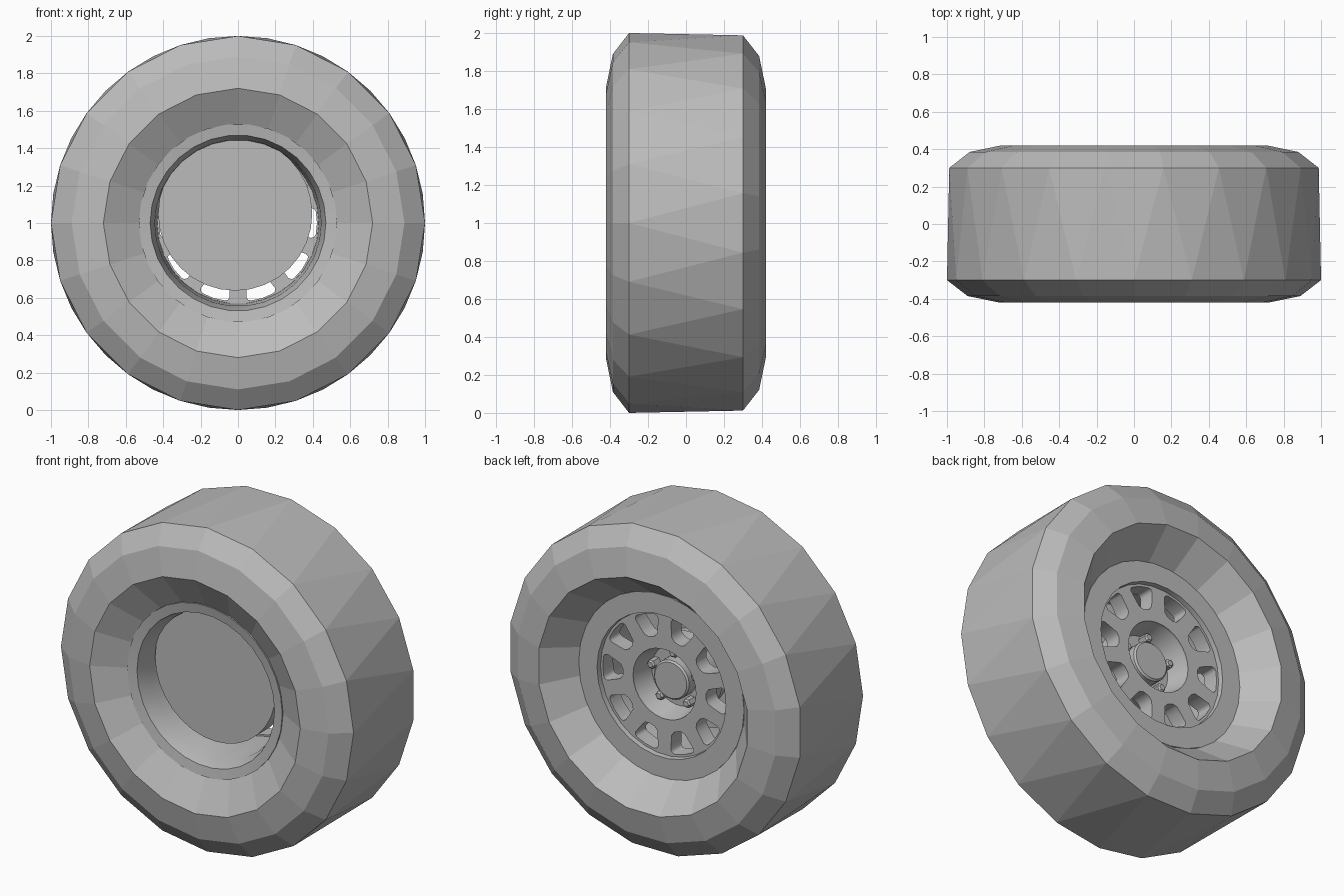
import bpy, bmesh, math
from mathutils import Vector

cube = bpy.data.objects.get("Cube")
if cube:
    bpy.data.objects.remove(cube, do_unlink=True)

grey = bpy.data.materials.new("plain grey")
grey.use_nodes = True
colour = (0.5, 0.5, 0.5, 1)
grey.diffuse_color = colour
grey.node_tree.nodes["Principled BSDF"].inputs["Base Color"].default_value = colour

AXLE = Vector((0, 0, 1))


def finish(name, bm, location, smooth):
    bmesh.ops.recalc_face_normals(bm, faces=bm.faces)
    mesh = bpy.data.meshes.new(name)
    bm.to_mesh(mesh)
    bm.free()
    mesh.materials.append(grey)
    obj = bpy.data.objects.new(name, mesh)
    bpy.context.collection.objects.link(obj)
    obj.location = location
    if smooth:
        bpy.ops.object.select_all(action='DESELECT')
        obj.select_set(True)
        bpy.context.view_layer.objects.active = obj
        bpy.ops.object.shade_smooth_by_angle(angle=math.radians(30))
    return obj


def ring(bm, radius, y, sides, turn=0.0):
    """Circle of vertices around the axle."""
    if radius == 0:
        return [bm.verts.new((0, y, 0))] * sides
    step = math.tau / sides
    return [bm.verts.new((radius * math.cos((i + turn) * step), y,
                          radius * math.sin((i + turn) * step))) for i in range(sides)]


def bridge(bm, a, b, twisted=False):
    n = len(a)
    for i in range(n):
        j = (i + 1) % n
        if twisted:
            bm.faces.new((a[i], a[j], b[i]))
            bm.faces.new((a[j], b[j], b[i]))
        else:
            quad = list(dict.fromkeys((a[i], a[j], b[j], b[i])))
            if len(quad) > 2:
                bm.faces.new(quad)


def lathe(name, profile, sides, location=AXLE, smooth=True, closed=False):
    """Spin a (radius, y) profile around the axle."""
    bm = bmesh.new()
    rings = [ring(bm, r, y, sides) for r, y in profile]
    for a, b in zip(rings, rings[1:]):
        bridge(bm, a, b)
    if closed:
        bridge(bm, rings[-1], rings[0])
    return finish(name, bm, location, smooth)


# Tire: faceted, with the back half turned by half a facet
SIDES = 20
bm = bmesh.new()
wall = [(1.0, 0.30), (0.89, 0.385), (0.72, 0.42)]
front = [ring(bm, r, -y, SIDES) for r, y in wall + [(0.52, 0.31)]]
back = [ring(bm, r, y, SIDES, 0.5) for r, y in wall + [(0.53, 0.19)]]
for half in (front, back):
    for a, b in zip(half, half[1:]):
        bridge(bm, a, b)
bridge(bm, front[0], back[0], twisted=True)
finish("tire", bm, AXLE, False)

# Rim barrel with a flange at each end
lathe("rim", [(0.53, -0.29), (0.53, -0.325), (0.47, -0.315), (0.445, -0.22), (0.43, 0.15),
              (0.44, 0.24), (0.565, 0.24), (0.565, 0.21), (0.48, 0.15), (0.485, -0.25)],
      30, closed=True)

# Spoked wheel face: flat outline with ten windows and a bore, extruded
curve = bpy.data.curves.new("wheel_spokes", 'CURVE')
curve.dimensions = '2D'
curve.fill_mode = 'BOTH'
curve.extrude = 0.05


def outline(points):
    spline = curve.splines.new('POLY')
    spline.points.add(len(points) - 1)
    for p, (x, y) in zip(spline.points, points):
        p.co = (x, y, 0, 1)
    spline.use_cyclic_u = True


def circle(radius, sides):
    return [(radius * math.cos(i * math.tau / sides), radius * math.sin(i * math.tau / sides))
            for i in range(sides)]


outline(circle(0.438, 60))
outline(circle(0.215, 30))
side = [(0.285, 0.02), (0.30, 0.045), (0.33, 0.058), (0.39, 0.08), (0.408, 0.075), (0.416, 0.06)]
window = [(x, -y) for x, y in side] + [(0.422, 0)] + side[::-1]
for k in range(10):
    c, s = math.cos(k * math.tau / 10), math.sin(k * math.tau / 10)
    outline([(x * c - y * s, x * s + y * c) for x, y in window])
curve.materials.append(grey)
spokes = bpy.data.objects.new("wheel_spokes", curve)
bpy.context.collection.objects.link(spokes)
spokes.rotation_euler.x = math.pi / 2
spokes.location = AXLE + Vector((0, 0.16, 0))
bpy.ops.object.select_all(action='DESELECT')
spokes.select_set(True)
bpy.context.view_layer.objects.active = spokes
bpy.ops.object.convert(target='MESH')

# Recessed hub cup and its centre cap
lathe("hub_cup", [(0, 0.07), (0.185, 0.07), (0.216, 0.205), (0.228, 0.2), (0.24, -0.02), (0, -0.02)], 30)
lathe("centre_cap", [(0, 0.15), (0.11, 0.15), (0.12, 0.14), (0.12, 0.05), (0, 0.05)], 24)

# Five wheel nuts
for k in range(5):
    a = math.tau * (k + 0.25) / 5
    spot = AXLE + Vector((0.158 * math.cos(a), 0, 0.158 * math.sin(a)))
    lathe(f"wheel_nut_{k + 1}", [(0, 0.135), (0.018, 0.135), (0.028, 0.125), (0.028, 0.06), (0, 0.06)],
          6, spot, smooth=False)

# Brake drum, sitting slightly off the axle, and the axle hub flush with it
lathe("brake_drum", [(0, -0.2), (0.412, -0.2), (0.412, -0.08), (0, -0.08)], 32,
      AXLE + Vector((-0.015, 0, 0.05)))
lathe("axle_hub", [(0, -0.199), (0.23, -0.199), (0.23, 0.0), (0, 0.0)], 28)
